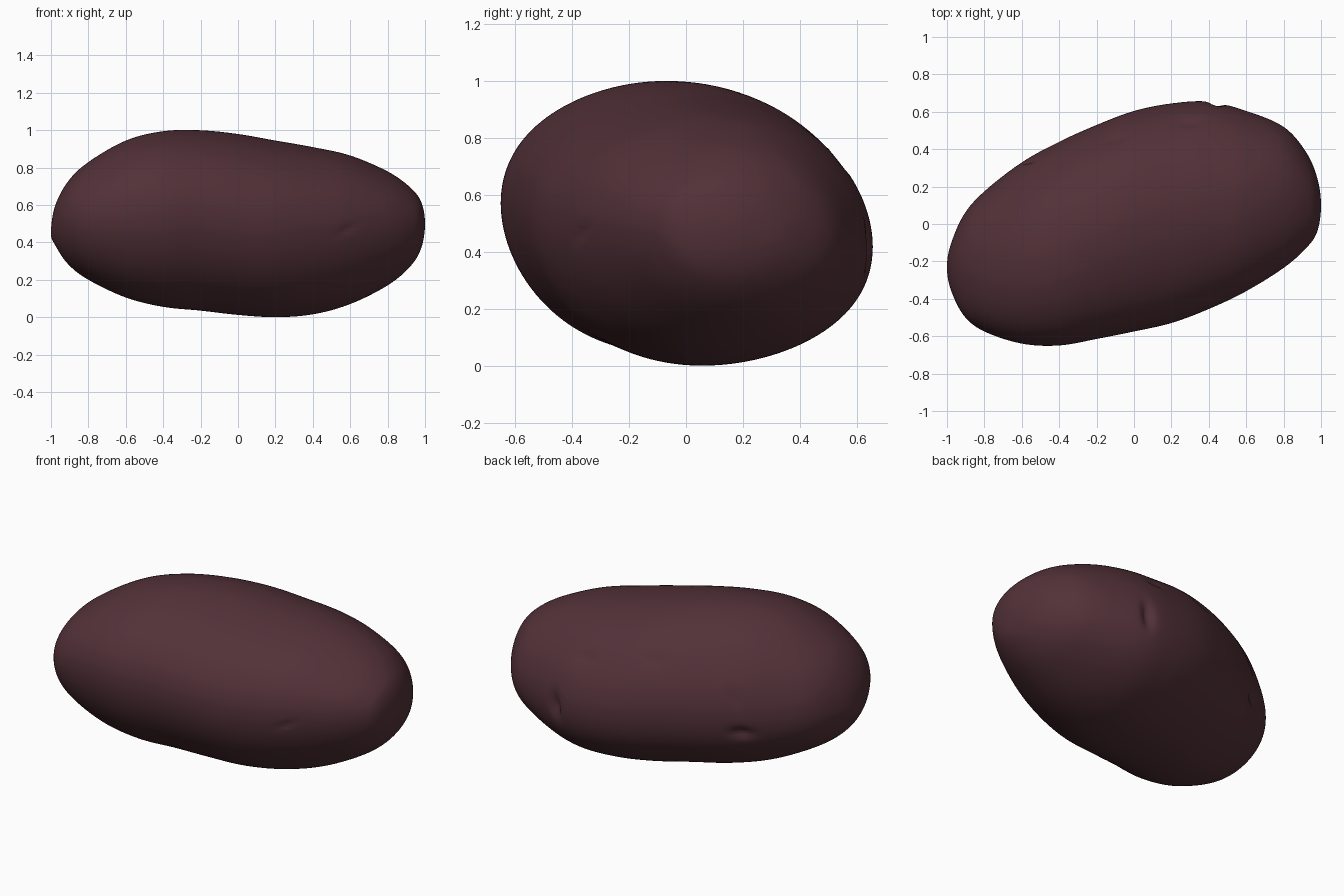
import bpy, bmesh, math
from mathutils import Vector

if "Cube" in bpy.data.objects:
    bpy.data.objects.remove(bpy.data.objects["Cube"])

# Outline stations along the length: x, y low, y high, z low, z high
STATIONS = [
    (-1.00, -0.23, -0.23, 0.45, 0.45),
    (-0.98, -0.35, -0.11, 0.39, 0.59),
    (-0.91, -0.49, 0.05, 0.285, 0.725),
    (-0.80, -0.575, 0.175, 0.20, 0.83),
    (-0.60, -0.64, 0.33, 0.105, 0.945),
    (-0.40, -0.65, 0.44, 0.055, 0.995),
    (-0.20, -0.615, 0.53, 0.035, 1.00),
    (0.00, -0.575, 0.605, 0.012, 0.98),
    (0.20, -0.53, 0.645, 0.00, 0.945),
    (0.40, -0.455, 0.655, 0.015, 0.91),
    (0.60, -0.36, 0.605, 0.07, 0.865),
    (0.80, -0.235, 0.52, 0.17, 0.78),
    (0.92, -0.13, 0.385, 0.27, 0.695),
    (0.98, -0.04, 0.245, 0.37, 0.615),
    (1.00, 0.10, 0.10, 0.50, 0.50),
]
# Dimples: centre, long axis, half length, half width, depth
DIMPLES = [
    ((0.57, -0.37, 0.47), (0.9, 0.3, 0.4), 0.06, 0.012, 0.012),
    ((0.43, 0.65, 0.42), (0.1, 0.0, 1.0), 0.07, 0.03, 0.035),
    ((0.30, 0.54, 0.70), (1.0, 0.0, -0.2), 0.06, 0.025, 0.014),
    ((-0.10, 0.46, 0.76), (1.0, 0.2, 0.0), 0.06, 0.03, 0.010),
    ((-0.56, 0.34, 0.62), (0.3, 0.3, 0.9), 0.06, 0.012, 0.012),
    ((-0.58, 0.31, 0.41), (1.0, 0.5, 0.1), 0.06, 0.03, 0.025),
]
SEGMENTS, STEPS = 128, 10


def flipped(s):
    return (s[0], s[2], s[1], s[4], s[3])


def spline(p0, p1, p2, p3, t):
    return [0.5 * (2 * b + (c - a) * t + (2 * a - 5 * b + 4 * c - d) * t * t
                   + (3 * b - a - 3 * c + d) * t ** 3)
            for a, b, c, d in zip(p0, p1, p2, p3)]


def ring_points(s):
    """Egg-shaped section: widest point sits high at the front, low at the back."""
    x, y0, y1, z0, z1 = s
    cy, cz = (y0 + y1) / 2, (z0 + z1) / 2
    a, b = (y1 - y0) / 2, (z1 - z0) / 2
    for i in range(SEGMENTS):
        u = 2 * math.pi * i / SEGMENTS
        c, v = math.cos(u), math.sin(u)
        yield Vector((x, cy + a * c, cz + b * (v - 0.10 * c * (1 - v * v))))


# Potato body: rings lofted between two tips
points = [flipped(STATIONS[1])] + STATIONS + [flipped(STATIONS[-2])]
bm = bmesh.new()
rings = []
for k in range(len(STATIONS) - 1):
    for j in range(STEPS):
        if k == 0 and j == 0:
            continue
        s = spline(*points[k:k + 4], j / STEPS)
        rings.append([bm.verts.new(p) for p in ring_points(s)])
for r0, r1 in zip(rings, rings[1:]):
    for i in range(SEGMENTS):
        n = (i + 1) % SEGMENTS
        bm.faces.new((r0[i], r0[n], r1[n], r1[i]))
for ring, s in ((rings[0], STATIONS[0]), (rings[-1], STATIONS[-1])):
    tip = bm.verts.new((s[0], s[1], s[3]))
    for i in range(SEGMENTS):
        bm.faces.new((ring[i], ring[(i + 1) % SEGMENTS], tip))
bmesh.ops.recalc_face_normals(bm, faces=bm.faces)
for _ in range(3):
    bmesh.ops.smooth_vert(bm, verts=bm.verts, factor=0.5,
                          use_axis_x=True, use_axis_y=True, use_axis_z=True)
bm.normal_update()

# Potato eyes: shallow pushed-in dimples
moves = {}
for centre, axis, length, width, depth in DIMPLES:
    centre, axis = Vector(centre), Vector(axis).normalized()
    near = min(bm.verts, key=lambda v: (v.co - centre).length)
    mid, nrm = near.co.copy(), near.normal.copy()
    along = (axis - nrm * axis.dot(nrm)).normalized()
    across = nrm.cross(along)
    for v in bm.verts:
        d = v.co - mid
        if d.length < 0.25:
            q = (d.dot(along) / length) ** 2 + (d.dot(across) / width) ** 2
            moves[v] = moves.get(v, Vector()) - nrm * depth * math.exp(-q)
for v, m in moves.items():
    v.co += m

mesh = bpy.data.meshes.new("potato")
bm.to_mesh(mesh)
bm.free()
potato = bpy.data.objects.new("potato", mesh)
bpy.context.collection.objects.link(potato)
for p in mesh.polygons:
    p.use_smooth = True

skin = bpy.data.materials.new("dark_reddish_brown_skin")
skin.diffuse_color = (0.085, 0.031, 0.04, 1)
skin.use_nodes = True
skin.node_tree.nodes["Principled BSDF"].inputs["Base Color"].default_value = skin.diffuse_color
mesh.materials.append(skin)
